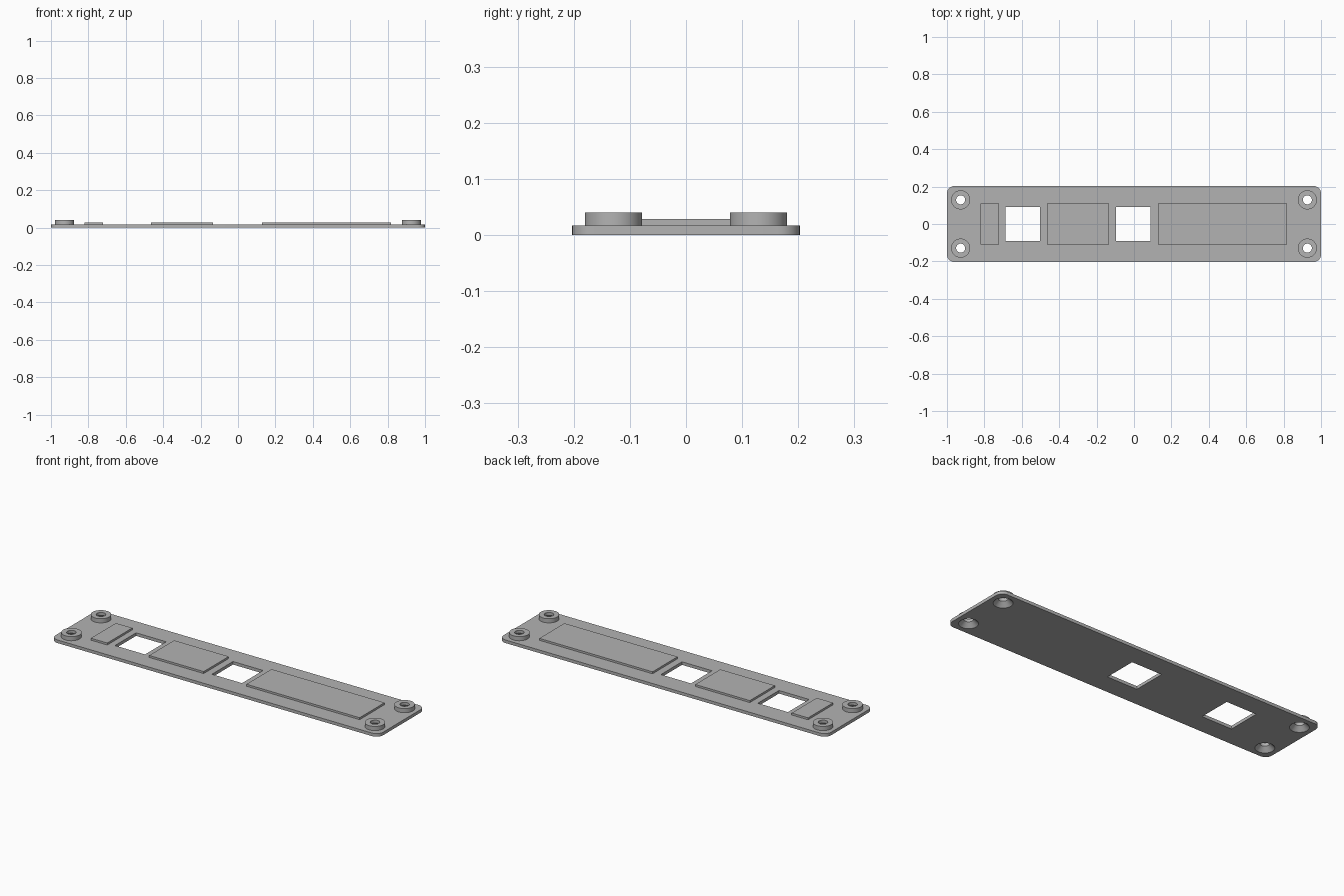
import bpy
import bmesh
import math
from mathutils import Matrix, Vector

if "Cube" in bpy.data.objects:
    bpy.data.objects.remove(bpy.data.objects["Cube"], do_unlink=True)

PLATE_TOP, PAD_TOP, BOSS_TOP = 0.017, 0.028, 0.04
SCREWS = [(sx * 0.927, sy * 0.129) for sx in (-1, 1) for sy in (-1, 1)]

grey = bpy.data.materials.new("plain grey")
grey.use_nodes = True
grey.diffuse_color = (0.45, 0.45, 0.45, 1)
grey.node_tree.nodes["Principled BSDF"].inputs["Base Color"].default_value = grey.diffuse_color


def finish(name, bm):
    bmesh.ops.recalc_face_normals(bm, faces=bm.faces)
    mesh = bpy.data.meshes.new(name)
    bm.to_mesh(mesh)
    bm.free()
    mesh.materials.append(grey)
    obj = bpy.data.objects.new(name, mesh)
    bpy.context.collection.objects.link(obj)
    return obj


def box(name, x0, x1, half_y, z0, z1, radius=0):
    bm = bmesh.new()
    size = Matrix.Diagonal((x1 - x0, 2 * half_y, z1 - z0, 1))
    place = Matrix.Translation(((x0 + x1) / 2, 0, (z0 + z1) / 2))
    bmesh.ops.create_cube(bm, size=1, matrix=place @ size)
    if radius:
        upright = [e for e in bm.edges
                   if abs(e.verts[0].co.z - e.verts[1].co.z) > (z1 - z0) / 2]
        bmesh.ops.bevel(bm, geom=upright, offset=radius, segments=8,
                        profile=0.5, affect='EDGES')
    return finish(name, bm)


def lathe(name, profile, x, y):
    """Solid of revolution from (radius, height) points, closed at both ends."""
    bm = bmesh.new()
    count = 48
    rings = [[bm.verts.new((x + r * math.cos(math.tau * i / count),
                            y + r * math.sin(math.tau * i / count), z))
              for i in range(count)] for r, z in profile]
    for low, high in zip(rings, rings[1:]):
        for i in range(count):
            j = (i + 1) % count
            bm.faces.new((low[i], low[j], high[j], high[i]))
    bm.faces.new(rings[0])
    bm.faces.new(rings[-1])
    return finish(name, bm)


def cut(obj, cutters):
    for cutter in cutters:
        mod = obj.modifiers.new("cut", 'BOOLEAN')
        mod.operation = 'DIFFERENCE'
        mod.solver = 'EXACT'
        mod.object = cutter
    graph = bpy.context.evaluated_depsgraph_get()
    mesh = bpy.data.meshes.new_from_object(obj.evaluated_get(graph))
    obj.modifiers.clear()
    obj.data = mesh


# Base plate with rounded corners
plate = box("base_plate", -1, 1, 0.203, 0, PLATE_TOP, radius=0.04)

# Screw bosses and their countersunk holes
bosses = [lathe("screw_boss", [(0.051, PLATE_TOP), (0.051, BOSS_TOP)], x, y)
          for x, y in SCREWS]
sink = [(0.049, -0.001), (0.048, 0), (0.024, 0.024), (0.024, 0.05)]
screw_cutters = [lathe("screw_cutter", sink, x, y) for x, y in SCREWS]

# Square windows through the plate
windows = [box("window_cutter", x - 0.092, x + 0.092, 0.092, -0.05, 0.1)
           for x in (-0.595, -0.003)]

cut(plate, screw_cutters + windows)
for boss, cutter in zip(bosses, screw_cutters):
    cut(boss, [cutter])
for cutter in screw_cutters + windows:
    bpy.data.objects.remove(cutter, do_unlink=True)

# Raised pads between the windows
pads = [box(name, x0, x1, 0.109, PLATE_TOP, PAD_TOP) for name, x0, x1 in (
    ("short_pad", -0.822, -0.722),
    ("middle_pad", -0.466, -0.133),
    ("long_pad", 0.128, 0.819))]

# Smooth the round parts, keep edges sharp
bpy.ops.object.select_all(action='DESELECT')
for obj in [plate] + bosses + pads:
    obj.select_set(True)
bpy.context.view_layer.objects.active = plate
bpy.ops.object.shade_smooth_by_angle(angle=math.radians(30))
